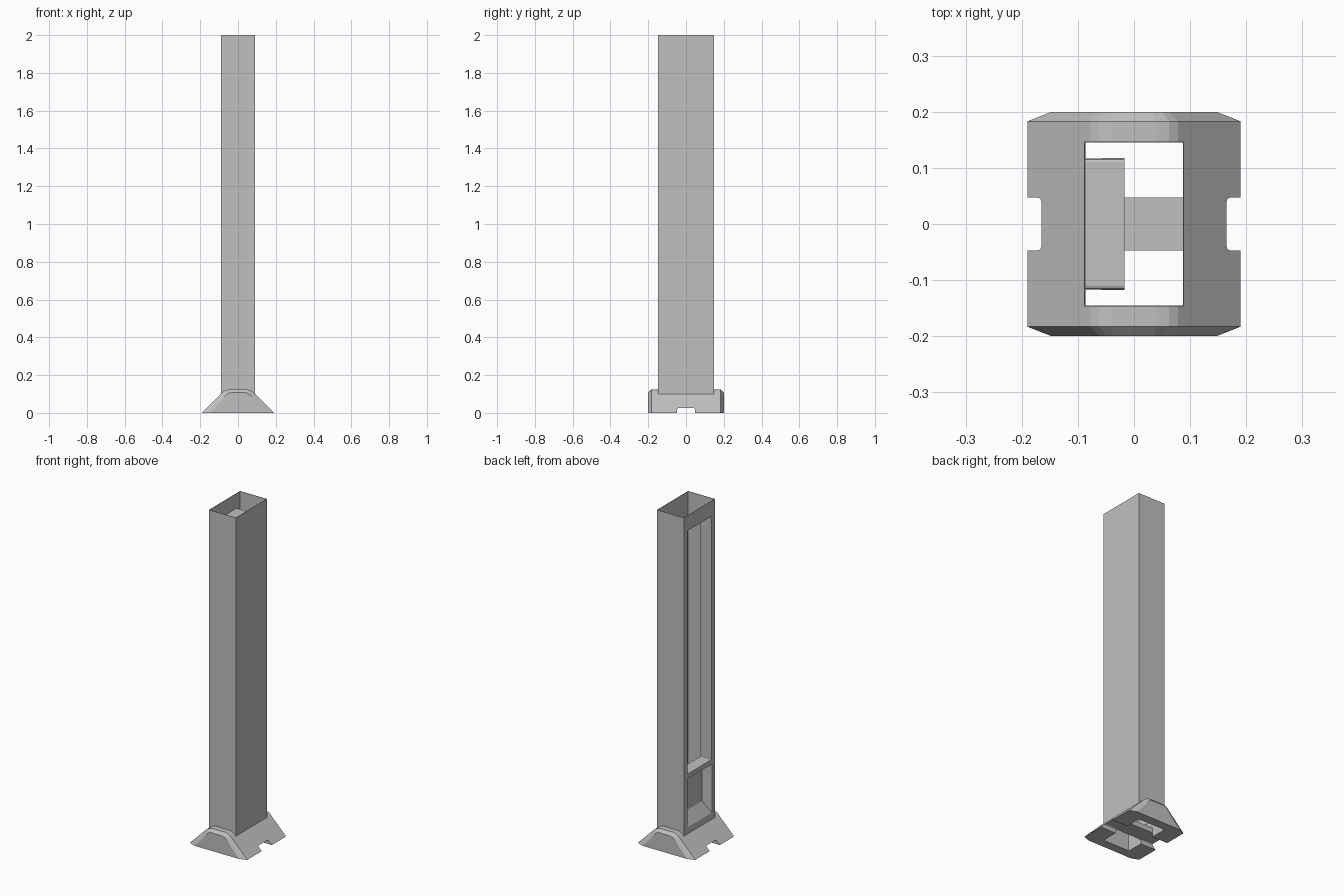
import bpy
import bmesh
from mathutils import Vector

cube = bpy.data.objects.get("Cube")
if cube:
    bpy.data.objects.remove(cube)

grey = bpy.data.materials.new("grey metal")
grey.use_nodes = True
colour = (0.53, 0.53, 0.53, 1)
grey.diffuse_color = colour
grey.node_tree.nodes["Principled BSDF"].inputs["Base Color"].default_value = colour

HX, HY, TOP = 0.088, 0.146, 2.0     # column half sizes and height


def finish(bm, name):
    bmesh.ops.remove_doubles(bm, verts=bm.verts, dist=0.0001)
    bmesh.ops.recalc_face_normals(bm, faces=bm.faces)
    mesh = bpy.data.meshes.new(name)
    bm.to_mesh(mesh)
    bm.free()
    mesh.materials.append(grey)
    obj = bpy.data.objects.new(name, mesh)
    bpy.context.collection.objects.link(obj)
    return obj


def box(name, size, centre, bevel=0.0, axis=2):
    """Box whose edges along one axis may be rounded."""
    bm = bmesh.new()
    bmesh.ops.create_cube(bm, size=1)
    for v in bm.verts:
        v.co = Vector(a * b + c for a, b, c in zip(v.co, size, centre))
    if bevel:
        edges = [e for e in bm.edges
                 if abs((e.verts[0].co - e.verts[1].co)[axis]) > 0.001]
        bmesh.ops.bevel(bm, geom=edges, offset=bevel, segments=3,
                        profile=0.5, affect='EDGES')
    return finish(bm, name)


def bridge(bm, a, b):
    n = len(a)
    return [bm.faces.new((a[i], a[(i + 1) % n], b[(i + 1) % n], b[i]))
            for i in range(n)]


def cut(obj, cutters):
    for c in cutters:
        m = obj.modifiers.new("cut", 'BOOLEAN')
        m.operation, m.solver, m.object = 'DIFFERENCE', 'EXACT', c
    bpy.context.view_layer.update()
    deps = bpy.context.evaluated_depsgraph_get()
    mesh = bpy.data.meshes.new_from_object(obj.evaluated_get(deps))
    obj.modifiers.clear()
    obj.data = mesh
    for c in cutters:
        bpy.data.objects.remove(c)


# Foot: sloped-side profile with chamfered ends
full = [(0.19, 0), (0.09, 0.1), (0.078, 0.112), (0.062, 0.121), (0.04, 0.125)]
end = [(0.147, 0), (0.071, 0.085), (0.062, 0.096), (0.05, 0.104), (0.035, 0.108)]
bm = bmesh.new()
rings = []
for y, half in ((-0.2, end), (-0.183, full), (0.183, full), (0.2, end)):
    outline = half + [(-x, z) for x, z in reversed(half)]
    rings.append([bm.verts.new((x, y, z)) for x, z in outline])
for a, b in zip(rings, rings[1:]):
    bridge(bm, a, b)
bm.faces.new(rings[0])
bm.faces.new(rings[-1])
foot = finish(bm, "foot")
cut(foot, [
    box("hole_cutter", (2 * HX, 2 * HY, 0.4), (0, 0, 0.1), 0.005),
    box("slot_cutter", (0.6, 0.095, 0.05), (0, 0, 0), 0.008, axis=0),
])

# Bar that bridges the foot opening above the slot
box("foot_bar", (2 * HX, 0.095, 0.03), (0, 0, 0.04))

# Column: thin open tube, with a framed window and a pocket on one side
bm = bmesh.new()


def rect(x, hy, z0, z1):
    return [bm.verts.new((x, y, z)) for y, z in
            ((-hy, z0), (hy, z0), (hy, z1), (-hy, z1))]


low, split = 0.1, 0.443
corners = [(-HX, -HY), (HX, -HY), (HX, HY), (-HX, HY)]
for (xa, ya), (xb, yb) in zip(corners, corners[1:]):
    bm.faces.new([bm.verts.new(p) for p in
                  ((xa, ya, low), (xb, yb, low), (xb, yb, TOP), (xa, ya, TOP))])

# Window with a deep inward lip, open at the back
panel = rect(-HX, HY, split, TOP)
window = rect(-HX, 0.116, 0.457, 1.91)
lip = rect(-0.017, 0.116, 0.457, 1.91)
bridge(bm, panel, window)
bridge(bm, window, lip)
lip_edges = [bm.edges.get((a, b)) for a, b in zip(window, lip)]

# Tapered closed pocket
panel = rect(-HX, HY, low, split)
rim = rect(-HX, 0.116, 0.14, 0.43)
floor = rect(-0.045, 0.085, 0.21, 0.4)
bridge(bm, panel, rim)
bridge(bm, rim, floor)
bm.faces.new(floor)
bmesh.ops.bevel(bm, geom=lip_edges, offset=0.006, segments=2,
                profile=0.5, affect='EDGES')
column = finish(bm, "column")
wall = column.modifiers.new("wall", 'SOLIDIFY')
wall.thickness = 0.003
wall.offset = 0
